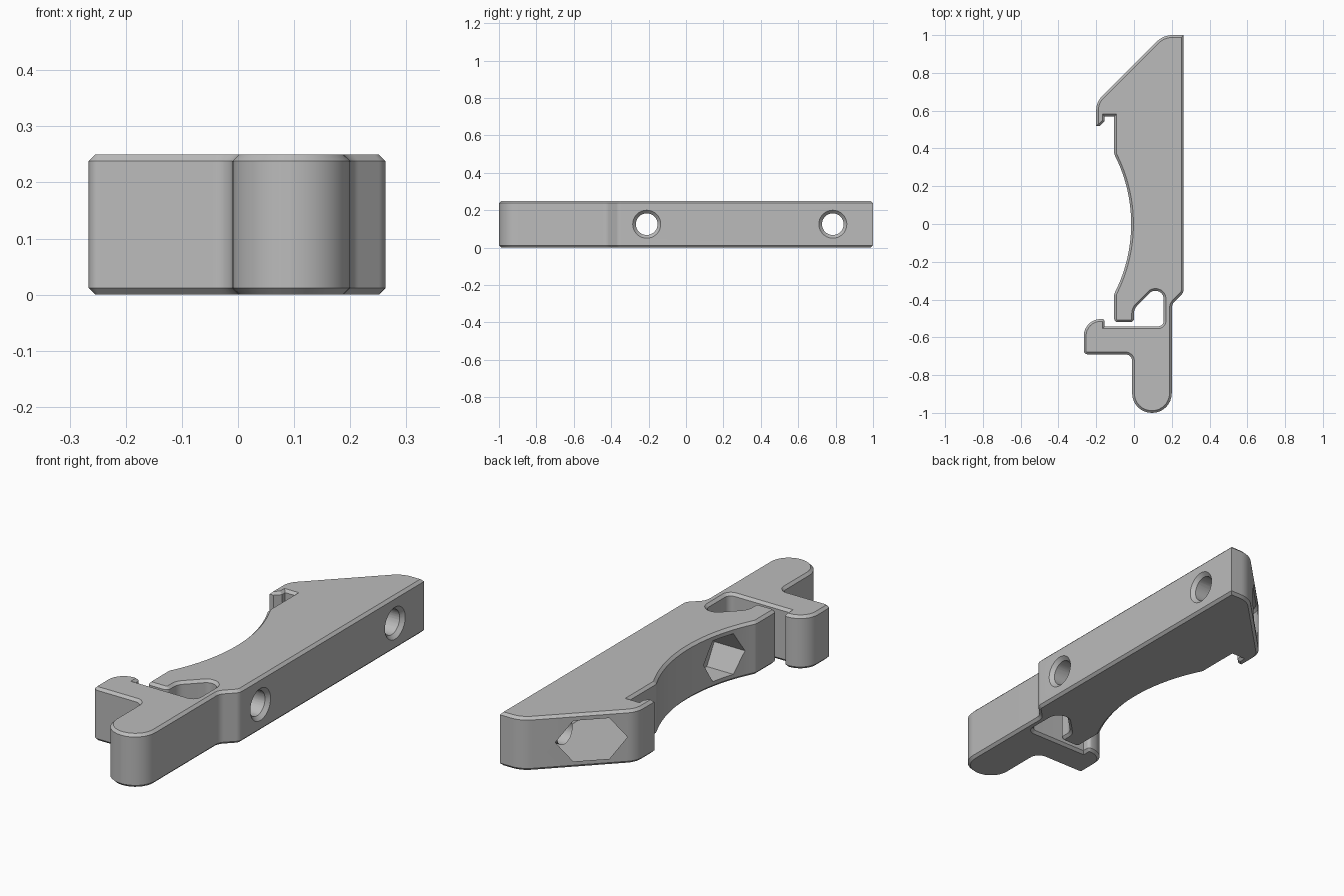
import bpy, bmesh
from math import pi, sin, cos, tan, sqrt
from mathutils import Vector, Matrix

HEIGHT, CHAMFER = 0.25, 0.012

cube = bpy.data.objects.get("Cube")
if cube:
    bpy.data.objects.remove(cube, do_unlink=True)

grey = bpy.data.materials.new("plain_grey")
grey.use_nodes = True
grey.diffuse_color = (0.5, 0.5, 0.5, 1)
grey.node_tree.nodes["Principled BSDF"].inputs["Base Color"].default_value = (0.5, 0.5, 0.5, 1)


def fillet(prev, corner, nxt, radius, steps=8):
    """Round one corner of an outline with an arc."""
    a, b = (prev - corner).normalized(), (nxt - corner).normalized()
    half = a.angle(b) / 2
    start = corner + a * radius / tan(half)
    centre = corner + (a + b).normalized() * radius / sin(half)
    u = start - centre
    end = corner + b * radius / tan(half) - centre
    sweep = pi - 2 * half
    return [centre + (u * sin((1 - i / steps) * sweep) + end * sin(i / steps * sweep)) / sin(sweep)
            if abs(sin(sweep)) > 1e-4 else centre + u.lerp(end, i / steps)
            for i in range(steps + 1)]


def outline(corners):
    pts = [Vector(c[:2]) for c in corners]
    result = []
    for i, (x, y, r) in enumerate(corners):
        if r:
            result += fillet(pts[i - 1], pts[i], pts[(i + 1) % len(pts)], r)
        else:
            result.append(pts[i])
    return result


def make_object(name, bm):
    mesh = bpy.data.meshes.new(name)
    bm.to_mesh(mesh)
    bm.free()
    mesh.materials.append(grey)
    obj = bpy.data.objects.new(name, mesh)
    bpy.context.collection.objects.link(obj)
    return obj


# Upper jaw with its small hook
upper = [(0.263, 1, 0), (0.155, 1, 0.12), (-0.2, 0.645, 0.1), (-0.2, 0.52, 0),
         (-0.18, 0.52, 0), (-0.155, 0.545, 0), (-0.155, 0.57, 0), (-0.105, 0.57, 0)]
# Shallow concave saddle
sag, chord = 0.09, 0.37
R = (chord ** 2 + sag ** 2) / (2 * sag)
saddle = []
for i in range(33):
    y = chord * (1 - i / 16)
    saddle.append((-0.015 - R + sqrt(R * R - y * y), y, 0.04 if i in (0, 32) else 0))
# Relief slot, latch arm, finger tab and flexing neck
lower = [(-0.105, -0.52, 0.02), (0, -0.52, 0.02), (0, -0.449, 0.06), (0.095, -0.354, 0.04),
         (0.157, -0.354, 0.042), (0.157, -0.542, 0.03), (-0.155, -0.542, 0),
         (-0.155, -0.503, 0.015), (-0.266, -0.503, 0.09), (-0.266, -0.69, 0.02),
         (-0.01, -0.69, 0.035), (-0.01, -1, 0.104), (0.2, -1, 0.104),
         (0.2, -0.425, 0.05), (0.263, -0.362, 0.04)]

# Extruded clip body with chamfered rims
bm = bmesh.new()
base = bm.faces.new([bm.verts.new((p.x, p.y, 0)) for p in outline(upper + saddle + lower)])
ext = bmesh.ops.extrude_face_region(bm, geom=[base], use_keep_orig=True)
top = [g for g in ext["geom"] if isinstance(g, bmesh.types.BMVert)]
bmesh.ops.translate(bm, verts=top, vec=(0, 0, HEIGHT))
bmesh.ops.recalc_face_normals(bm, faces=bm.faces[:])
rims = [e for e in bm.edges if abs(e.verts[0].co.z - e.verts[1].co.z) < 1e-5]
bmesh.ops.bevel(bm, geom=rims, offset=CHAMFER, offset_type='OFFSET', segments=1,
                affect='EDGES', clamp_overlap=False)
bmesh.ops.recalc_face_normals(bm, faces=bm.faces[:])
body = make_object("clip_body", bm)


def cutter(name, sides, r1, r2, x1, x2, y):
    """Prism or cone lying along x, with corners pointing along y."""
    bm = bmesh.new()
    place = Matrix.Translation(((x1 + x2) / 2, y, HEIGHT / 2)) @ Matrix.Rotation(pi / 2, 4, 'Y')
    turn = Matrix.Rotation(pi / 2, 4, 'Z')
    bmesh.ops.create_cone(bm, cap_ends=True, segments=sides, radius1=r1, radius2=r2,
                          depth=x2 - x1, matrix=place @ turn)
    # Align a corner with the y direction
    ang = max(bm.verts, key=lambda v: v.co.y).co
    if sides == 6 and abs(ang.z - HEIGHT / 2) > 0.01:
        bmesh.ops.rotate(bm, verts=bm.verts, cent=(0, y, HEIGHT / 2),
                         matrix=Matrix.Rotation(pi / 6, 3, 'X'))
    obj = make_object(name, bm)
    obj.hide_render = True
    return obj


# Screw holes, their countersinks and the hexagonal nut pockets
cutters = []
for y in (-0.21, 0.785):
    cutters += [cutter("screw_hole", 32, 0.058, 0.058, -0.4, 0.4, y),
                cutter("countersink", 32, 0.055, 0.085, 0.243, 0.273, y),
                cutter("nut_pocket", 6, 0.11, 0.11, -0.4, 0.078, y)]
for c in cutters:
    mod = body.modifiers.new(c.name, 'BOOLEAN')
    mod.operation, mod.solver, mod.object = 'DIFFERENCE', 'EXACT', c
bpy.context.view_layer.update()
graph = bpy.context.evaluated_depsgraph_get()
finished = bpy.data.meshes.new_from_object(body.evaluated_get(graph))
body.modifiers.clear()
body.data = finished
finished.materials.clear()
finished.materials.append(grey)
for c in cutters:
    bpy.data.objects.remove(c, do_unlink=True)

bpy.ops.object.select_all(action='DESELECT')
body.select_set(True)
bpy.context.view_layer.objects.active = body
bpy.ops.object.shade_smooth_by_angle(angle=pi / 6)
